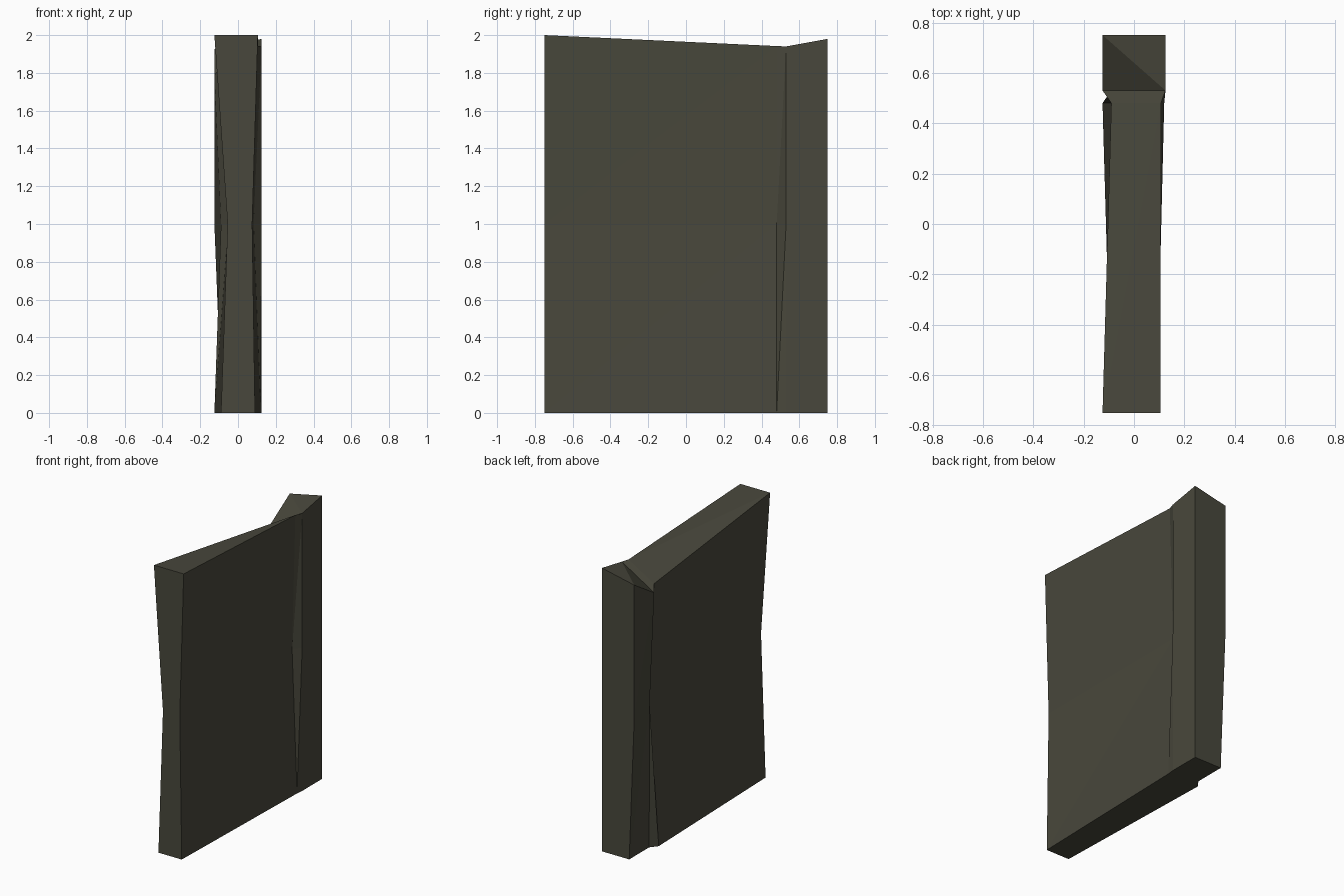
import bpy
import bmesh

cube = bpy.data.objects.get("Cube")
if cube:
    bpy.data.objects.remove(cube, do_unlink=True)

# One flat dark olive stone colour
stone = bpy.data.materials.new("dark_olive_stone")
stone.use_nodes = True
colour = (0.066, 0.064, 0.045, 1)
stone.diffuse_color = colour
stone.node_tree.nodes["Principled BSDF"].inputs["Base Color"].default_value = colour

# Cross-sections along the wall: y, then for each side
# x at the bottom, middle and top, and the height of the top
sections = [
    (-0.75, (-0.09, -0.055, -0.125, 2.0), (0.09, 0.075, 0.105, 2.0)),        # wall front end
    (0.48, (-0.125, -0.05, -0.09, 1.825), (0.12, 0.082, 0.107, 1.942)),      # wall back end
    (0.53, (-0.086, -0.09, -0.125, 1.79), (0.125, 0.125, 0.125, 1.94)),      # post front
    (0.75, (-0.086, -0.125, -0.125, 1.927), (0.125, 0.125, 0.125, 1.98)),    # post back
]
MIDDLE = 1.0


def side_verts(bm, y, side):
    low, mid, high, top = side
    return [bm.verts.new((x, y, z)) for x, z in ((low, 0), (mid, MIDDLE), (high, top))]


bm = bmesh.new()
rings = [(side_verts(bm, y, a), side_verts(bm, y, b)) for y, a, b in sections]

# Long sides, underside and the creased, tilted top
for i, ((l0, r0), (l1, r1)) in enumerate(zip(rings, rings[1:])):
    for a, b in ((l0, l1), (r0, r1)):
        for k in range(2):
            bm.faces.new((a[k], b[k], b[k + 1], a[k + 1]))
    bm.faces.new((l0[0], r0[0], r1[0], l1[0]))
    if i < 2:
        bm.faces.new((l0[2], r0[2], r1[2]))
        bm.faces.new((l0[2], r1[2], l1[2]))
    else:
        bm.faces.new((l0[2], r0[2], l1[2]))
        bm.faces.new((r0[2], r1[2], l1[2]))

# Front and back end faces
for left, right in (rings[0], rings[-1]):
    for k in range(2):
        bm.faces.new((left[k], right[k], right[k + 1], left[k + 1]))

bmesh.ops.recalc_face_normals(bm, faces=bm.faces)
bmesh.ops.triangulate(bm, faces=bm.faces)
mesh = bpy.data.meshes.new("stone_wall_with_post")
bm.to_mesh(mesh)
bm.free()
mesh.materials.append(stone)
wall = bpy.data.objects.new("stone_wall_with_post", mesh)
bpy.context.collection.objects.link(wall)
